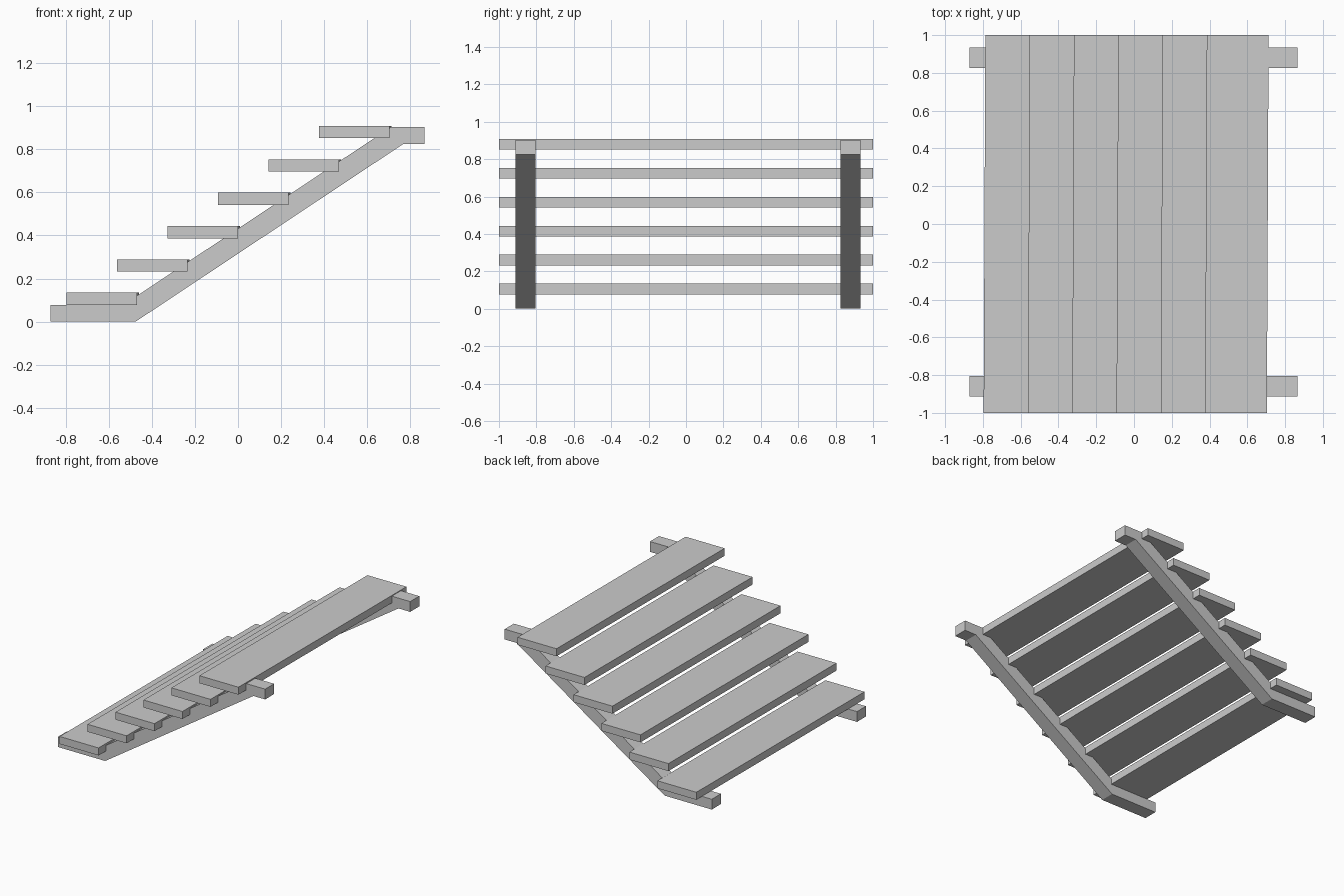
import bpy
import bmesh
import math

if "Cube" in bpy.data.objects:
    bpy.data.objects.remove(bpy.data.objects["Cube"])


def prism(name, profile, y0, y1, skew=0.0):
    """Extrude an (x, z) profile along y; skew shifts the rear end in x."""
    bm = bmesh.new()
    front = [bm.verts.new((x, y0, z)) for x, z in profile]
    rear = [bm.verts.new((x + skew, y1, z)) for x, z in profile]
    n = len(profile)
    bm.faces.new(front)
    bm.faces.new(rear[::-1])
    for i in range(n):
        j = (i + 1) % n
        bm.faces.new((front[j], front[i], rear[i], rear[j]))
    bmesh.ops.recalc_face_normals(bm, faces=bm.faces)
    mesh = bpy.data.meshes.new(name)
    bm.to_mesh(mesh)
    bm.free()
    obj = bpy.data.objects.new(name, mesh)
    bpy.context.collection.objects.link(obj)
    return obj


# Sloping side beams with a level foot and a level top end
beam = [(-0.87, 0), (-0.475, 0), (0.768, 0.825), (0.866, 0.825),
        (0.866, 0.903), (0.71, 0.903), (-0.532, 0.078), (-0.87, 0.078)]
prism("front_stringer", beam, -0.912, -0.805)
prism("rear_stringer", beam, 0.825, 0.934)

# Six evenly spaced planks, very slightly out of square
for i in range(6):
    x, z = -0.796 + 0.2345 * i, 0.077 + 0.1548 * i
    prism(f"tread_{i + 1}",
          [(x, z), (x + 0.327, z), (x + 0.327, z + 0.057), (x, z + 0.057)],
          -1, 1, skew=0.009)
